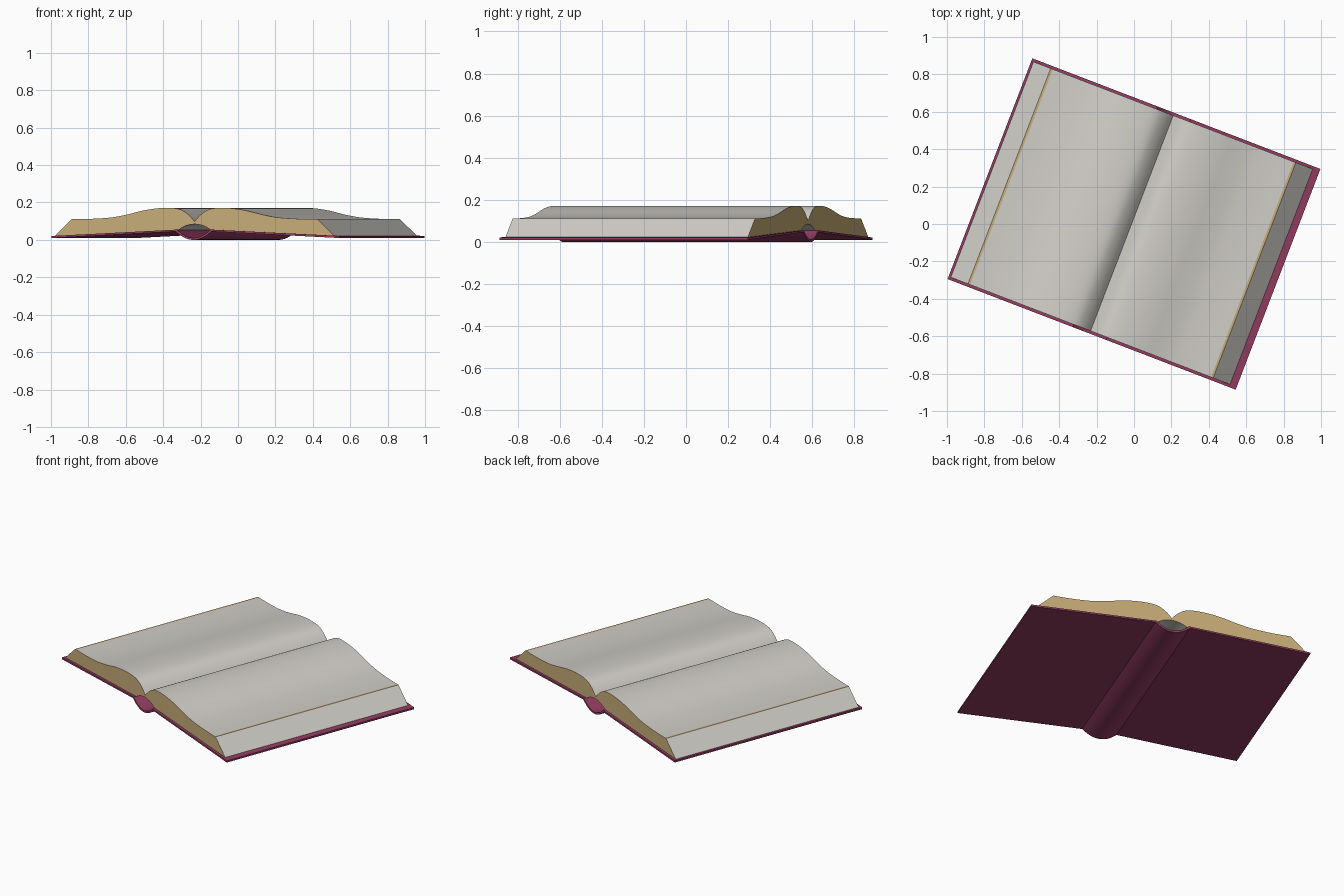
import bpy, bmesh, math
from mathutils import Vector

cube = bpy.data.objects.get("Cube")
if cube:
    bpy.data.objects.remove(cube, do_unlink=True)

TURN = math.radians(-21)   # the book lies at an angle on the ground
MID = -0.012               # line of the gutter across the width


def material(name, color):
    m = bpy.data.materials.new(name)
    m.use_nodes = True
    m.diffuse_color = (*color, 1)
    m.node_tree.nodes["Principled BSDF"].inputs["Base Color"].default_value = (*color, 1)
    return m


paper = material("paper white", (0.64, 0.62, 0.58))
edge = material("page edge tan", (0.58, 0.42, 0.19))
cloth = material("maroon cloth", (0.29, 0.045, 0.12))


def smooth_path(points, steps=4):
    """Catmull-Rom curve through the points."""
    p = [Vector(q) for q in points]
    p = [2 * p[0] - p[1]] + p + [2 * p[-1] - p[-2]]
    out = []
    for a, b, c, d in zip(p, p[1:], p[2:], p[3:]):
        for i in range(steps):
            t = i / steps
            out.append(0.5 * (2 * b + (c - a) * t + (2 * a - 5 * b + 4 * c - d) * t * t
                              + (3 * b - a - 3 * c + d) * t ** 3))
    return [tuple(q) for q in out] + [tuple(points[-1])]


def prism(name, profile, half_depth, mats, rule=None):
    """Extrude an (x, z) outline along the spine direction."""
    bm = bmesh.new()
    front = [bm.verts.new((x, -half_depth, z)) for x, z in profile]
    back = [bm.verts.new((x, half_depth, z)) for x, z in profile]
    bm.faces.new(front)
    bm.faces.new(back[::-1])
    n = len(profile)
    for i in range(n):
        j = (i + 1) % n
        bm.faces.new((front[j], front[i], back[i], back[j]))
    bmesh.ops.recalc_face_normals(bm, faces=bm.faces)
    if rule:
        for f in bm.faces:
            f.material_index = rule(f)
    mesh = bpy.data.meshes.new(name)
    bm.to_mesh(mesh)
    bm.free()
    for m in mats:
        mesh.materials.append(m)
    ob = bpy.data.objects.new(name, mesh)
    bpy.context.collection.objects.link(ob)
    ob.rotation_euler.z = TURN
    bpy.ops.object.select_all(action="DESELECT")
    ob.select_set(True)
    bpy.context.view_layer.objects.active = ob
    bpy.ops.object.shade_smooth_by_angle(angle=math.radians(30))
    return ob


def mirrored(half):
    """Left half from the right half; the first point lies on the gutter."""
    return [(MID - x, z) for x, z in half[:0:-1]] + [(MID + x, z) for x, z in half]


# Pages: wavy top, bevelled fore edges, hollow arch over the spine
top = smooth_path([(0, .098), (.03, .13), (.065, .155), (.10, .167), (.15, .171),
                   (.22, .168), (.30, .156), (.38, .137), (.46, .122), (.54, .115),
                   (.62, .112), (.69, .112)])
top += [(.702, .112), (.804, .018)]
arch = smooth_path([(0, .085), (.05, .076), (.10, .05)])


def page_rule(f):
    c = f.calc_center_median()
    block_end = abs(f.normal.y) > 0.9
    trim_line = f.normal.z > 0.9 and abs(c.x - MID) > 0.691
    return 1 if block_end or trim_line else 0


prism("page_block", mirrored(top) + mirrored(arch)[::-1], 0.617, [paper, edge], page_rule)


# Cover: two boards sloping up to a curved spine strip
def spine_arc(half, rim, low, n=16):
    ts = [2 * i / n - 1 for i in range(n + 1)]
    return [(MID + half * t, low + (rim - low) * t * t) for t in ts]


upper = [(-.825, .021)] + spine_arc(.095, .055, .011) + [(.825, .021)]
lower = [(-.825, .010)] + spine_arc(.102, .045, 0) + [(.825, .010)]
prism("book_cover", upper + lower[::-1], 0.632, [cloth])
